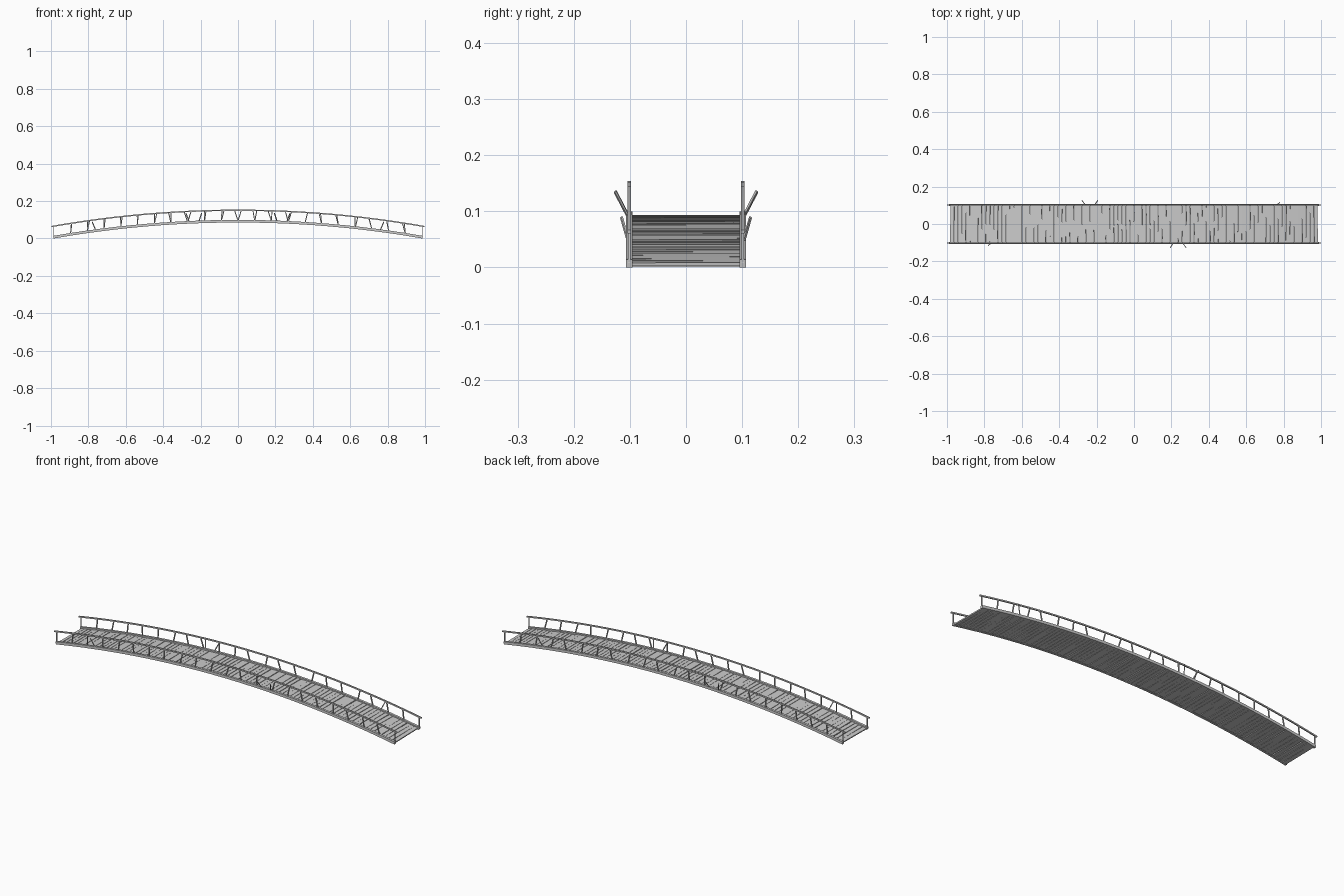
import bpy, bmesh, math, random
from mathutils import Vector, Matrix

if "Cube" in bpy.data.objects:
    bpy.data.objects.remove(bpy.data.objects["Cube"])

random.seed(7)
R = 5.75  # radius of the bridge arc


def drop(x):
    return R - math.sqrt(R * R - x * x)


def frame(x, top):
    """Point on the arc and the angle of its tangent."""
    return Vector((x, 0, top - drop(x))), math.asin(x / R)


def finish(name, bm):
    bmesh.ops.recalc_face_normals(bm, faces=bm.faces)
    me = bpy.data.meshes.new(name)
    bm.to_mesh(me)
    bm.free()
    ob = bpy.data.objects.new(name, me)
    bpy.context.collection.objects.link(ob)
    return ob


def box(bm, size, mat):
    bmesh.ops.create_cube(bm, size=1, matrix=mat @ Matrix.Diagonal((*size, 1)))


def arc_beam(name, half, top, y, w, h, n=24):
    """Rectangular section swept along the arc."""
    bm = bmesh.new()
    rings = []
    for i in range(n + 1):
        p, a = frame(-half + 2 * half * i / n, top)
        up = Vector((math.sin(a), 0, math.cos(a)))
        rings.append([bm.verts.new(p + up * dz * h / 2 + Vector((0, y + dy * w / 2, 0)))
                      for dy, dz in ((-1, -1), (1, -1), (1, 1), (-1, 1))])
    for r, s in zip(rings, rings[1:]):
        for k in range(4):
            bm.faces.new((r[k], r[(k + 1) % 4], s[(k + 1) % 4], s[k]))
    bm.faces.new(rings[0])
    bm.faces.new(rings[-1])
    return finish(name, bm)


def stick(bm, a, b, t=0.005):
    d = b - a
    rot = d.to_track_quat('Z', 'Y').to_matrix().to_4x4()
    box(bm, (t, t, d.length), Matrix.Translation((a + b) / 2) @ rot)


# Side beams and handrails
for side, s in (("front", -1), ("back", 1)):
    arc_beam(side + "_beam", 0.987, 0.0925, s * 0.101, 0.012, 0.014)
    arc_beam(side + "_handrail", 0.998, 0.151, s * 0.101, 0.006, 0.007)

# Worn deck planks, slightly uneven
bm = bmesh.new()
N = 92
step = 1.965 / N
for i in range(N):
    p, a = frame(-0.9825 + step * (i + 0.5), 0.0895 + random.uniform(-0.001, 0.001))
    m = (Matrix.Translation(p) @ Matrix.Rotation(a, 4, 'Y')
         @ Matrix.Rotation(random.uniform(-0.02, 0.02), 4, 'Z'))
    box(bm, (step * random.uniform(0.86, 1.0), 0.194, 0.006), m)
finish("deck_planks", bm)

# Crooked balusters; a few have come loose and lean outwards
N = 23
loose = {-0.76: (-0.02, 0.013), 0.21: (-0.016, 0.024), 0.26: (0.018, 0.024)}
for side, turn in (("front", 0), ("back", math.pi)):
    bm = bmesh.new()
    for i in range(N):
        x = -0.985 + 1.97 * i / (N - 1)
        lean = 0 if i in (0, N - 1) else random.uniform(-0.02, 0.02)
        a, b = frame(x, 0.093)[0], frame(x + lean, 0.151)[0]
        a.y = b.y = -0.101
        stick(bm, a, b)
    for x, (dx, dy) in loose.items():
        a = frame(x, 0.094)[0]
        a.y = -0.102
        stick(bm, a, a + Vector((dx, -dy, 0.046)), 0.004)
    ob = finish(side + "_balusters", bm)
    ob.rotation_euler.z = turn
